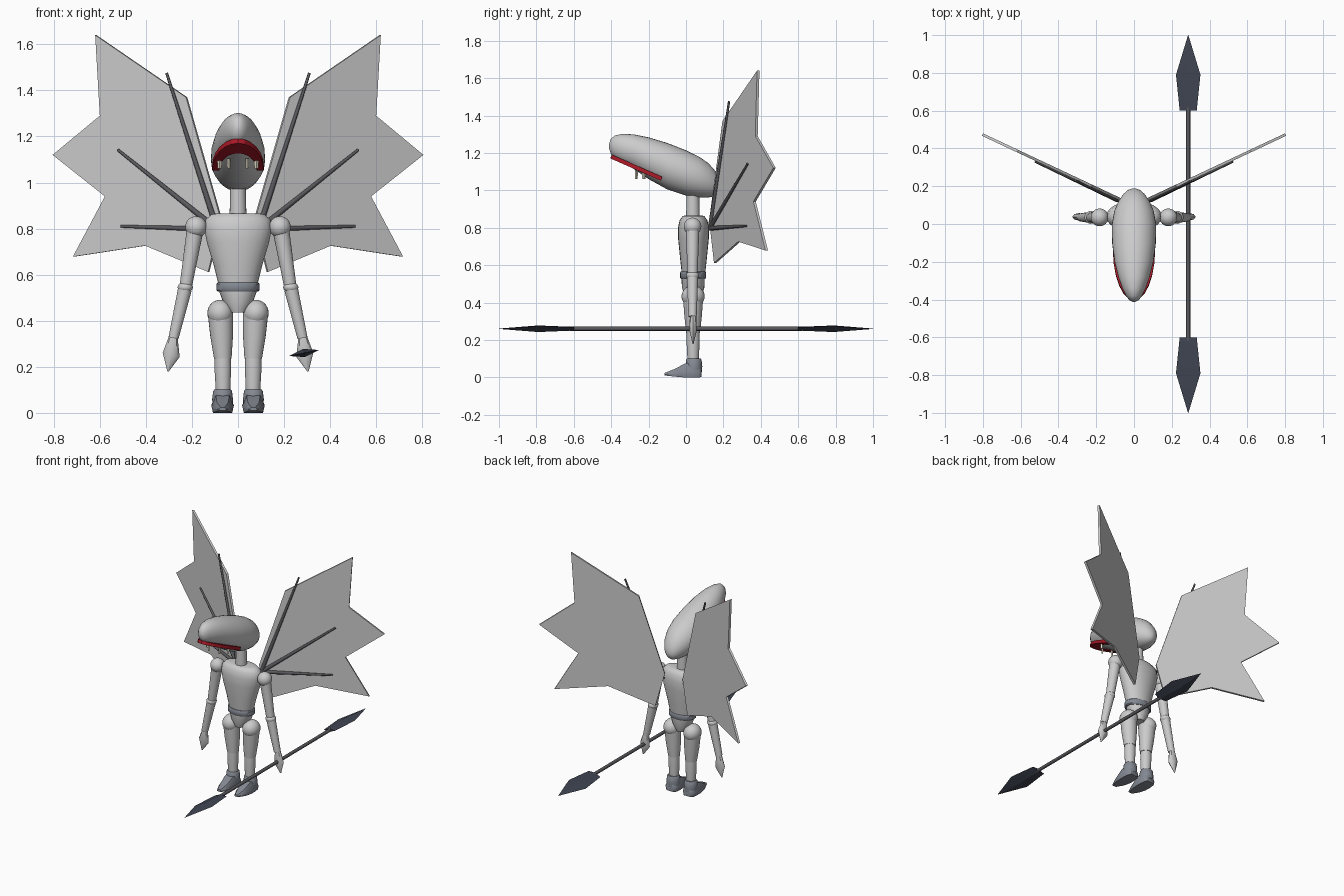
import bpy, bmesh, math
from mathutils import Vector

if "Cube" in bpy.data.objects:
    bpy.data.objects.remove(bpy.data.objects["Cube"])

X, Y, Z = Vector((1, 0, 0)), Vector((0, 1, 0)), Vector((0, 0, 1))


def material(name, col):
    m = bpy.data.materials.new(name)
    m.diffuse_color = (*col, 1)
    m.use_nodes = True
    m.node_tree.nodes["Principled BSDF"].inputs["Base Color"].default_value = m.diffuse_color
    return m


STEEL = material("dark_steel", (0.05, 0.06, 0.085))
BONE = material("dark_bone", (0.1, 0.1, 0.11))
BOOT = material("boot_grey", (0.23, 0.25, 0.29))
RED = material("lip_red", (0.4, 0.01, 0.02))
CREAM = material("tooth_cream", (0.8, 0.76, 0.6))


def finish(bm, name, mat=None, angle=40):
    bmesh.ops.recalc_face_normals(bm, faces=bm.faces)
    me = bpy.data.meshes.new(name)
    bm.to_mesh(me)
    bm.free()
    ob = bpy.data.objects.new(name, me)
    bpy.context.collection.objects.link(ob)
    if mat:
        me.materials.append(mat)
    bpy.ops.object.select_all(action='DESELECT')
    ob.select_set(True)
    bpy.context.view_layer.objects.active = ob
    bpy.ops.object.shade_smooth_by_angle(angle=math.radians(angle))
    return ob


def loft(name, rings, mat=None, u=X, v=Y, segs=24, angle=40):
    """Skin elliptical rings given as (centre, radius along u, radius along v)."""
    bm = bmesh.new()
    loops = []
    for c, a, b in rings:
        loops.append([bm.verts.new(Vector(c) + u * a * math.cos(t) + v * b * math.sin(t))
                      for t in (2 * math.pi * i / segs for i in range(segs))])
    for p, q in zip(loops, loops[1:]):
        for i in range(segs):
            j = (i + 1) % segs
            bm.faces.new((p[i], p[j], q[j], q[i]))
    bm.faces.new(loops[0])
    bm.faces.new(loops[-1])
    return finish(bm, name, mat, angle)


def rod(name, p, q, r0, r1, mat=None, segs=20):
    p, q = Vector(p), Vector(q)
    rot = (q - p).to_track_quat('Z', 'Y')
    return loft(name, [(p, r0, r0), (q, r1, r1)], mat, rot @ X, rot @ Y, segs)


def ball(name, c, r, mat=None):
    bm = bmesh.new()
    bmesh.ops.create_uvsphere(bm, u_segments=24, v_segments=14, radius=1)
    bmesh.ops.scale(bm, vec=r, verts=bm.verts)
    bmesh.ops.translate(bm, vec=c, verts=bm.verts)
    return finish(bm, name, mat)


def prism(name, pts, offset, mat=None):
    """Flat outline pushed along an offset vector."""
    bm = bmesh.new()
    f = bm.faces.new([bm.verts.new(p) for p in pts])
    ext = bmesh.ops.extrude_face_region(bm, geom=[f])
    bmesh.ops.translate(bm, vec=offset,
                        verts=[g for g in ext['geom'] if isinstance(g, bmesh.types.BMVert)])
    bmesh.ops.triangulate(bm, faces=[f for f in bm.faces if len(f.verts) > 4])
    return finish(bm, name, mat, 25)


# head: long tilted egg, rows are y, top z, bottom z, half width
head = [(-.412, 1.245, 1.225, .008), (-.402, 1.275, 1.195, .026), (-.38, 1.293, 1.172, .042),
        (-.34, 1.302, 1.145, .062), (-.28, 1.299, 1.115, .083), (-.2, 1.283, 1.06, .103),
        (-.1, 1.253, 1.005, .116), (0, 1.214, .972, .117), (.07, 1.18, .962, .104),
        (.12, 1.145, .962, .083), (.16, 1.10, .97, .055), (.18, 1.06, .985, .032),
        (.188, 1.03, 1.01, .008)]
loft("head", [((0, y, (t + b) / 2), w, (t - b) / 2) for y, t, b, w in head], v=Z, segs=32, angle=70)

# crescent lip on the sloping underside, with teeth
arc = [math.pi * i / 12 for i in range(13)]


def lip_point(t, a, b):
    y = -.135 - b * math.sin(t)
    return (a * math.cos(t), y, 1.052 + (-.135 - y) * .44)


prism("lip", [lip_point(t, .112, .27) for t in arc] + [lip_point(t, .082, .17) for t in reversed(arc)],
      (0, .008, .02), RED)
for s in (-1, 1):
    for x, y, w in ((.08, -.225, .011), (.04, -.265, .008)):
        rod("tooth", (s * x, y, 1.105), (s * x, y, 1.06), w, w * .8, CREAM, 4)

# neck, torso, belt, pelvis
rod("neck", (0, .037, .84), (0, .037, 1.0), .037, .033)
torso = [(.866, .09, .045), (.862, .115, .058), (.84, .14, .074), (.80, .147, .083),
         (.74, .135, .082), (.64, .105, .072), (.55, .083, .062)]
loft("torso", [((0, .04, z), a, b) for z, a, b in torso])
loft("belt", [((0, .038, z), a, a * .74) for z, a in ((.527, .088), (.533, .094), (.56, .094), (.566, .088))], BOOT)
loft("pelvis", [((0, .038, z), a, b) for z, a, b in ((.535, .084, .062), (.48, .065, .06), (.435, .036, .045))])

for s in (-1, 1):
    # arm
    ball("shoulder", (s * .182, .035, .807), (.047, .047, .047))
    rod("upper_arm", (s * .187, .035, .79), (s * .226, .035, .555), .036, .027)
    ball("elbow", (s * .229, .035, .545), (.033, .034, .024))
    rod("forearm", (s * .231, .035, .535), (s * .28, .035, .325), .03, .022)
    hand = [(.28, .335, .018, .016), (.283, .31, .024, .018), (.290, .252, .038, .02), (.304, .18, .003, .003)]
    loft("hand", [((s * x, .038, z), a, b) for x, z, a, b in hand],
         u=Vector((1, 0, s * .25)).normalized(), segs=8)

    # leg
    ball("hip", (s * .077, .038, .433), (.056, .062, .058))
    loft("thigh", [((s * .076, .038, .43), .055, .054), ((s * .071, .038, .33), .049, .047),
                   ((s * .066, .038, .236), .038, .037)])
    loft("shin", [((s * .066, .038, .24), .035, .034), ((s * .066, .038, .19), .036, .035),
                  ((s * .065, .038, .09), .031, .03)])
    # boot: cuff, heel and toe
    loft("boot_cuff", [((s * .067, .042, z), a, a) for z, a in ((.03, .044), (.06, .045), (.095, .041), (.102, .035))], BOOT)
    foot = [(.083, .002, .05, .03), (.07, .0, .065, .043), (.03, 0, .082, .049),
            (-.01, 0, .072, .048), (-.06, .004, .045, .04), (-.114, .01, .024, .016)]
    bm = bmesh.new()
    loops = [[bm.verts.new((s * .067 + k * w, y, z)) for k, z in
              ((-.85, b), (.85, b), (1, b + (t - b) * .4), (.6, t), (-.6, t), (-1, b + (t - b) * .4))]
             for y, b, t, w in foot]
    for p, q in zip(loops, loops[1:]):
        for i in range(6):
            bm.faces.new((p[i], p[i - 1], q[i - 1], q[i]))
    bm.faces.new(loops[0])
    bm.faces.new(loops[-1])
    finish(bm, "boot_foot", BOOT, 45)

    # wing: jagged membrane swept back, with three bones on its front
    def on_wing(x, z, lift=0):
        return (s * x, .13 + (x - .08) * .47 - lift, z)

    outline = [(.075, .84), (.226, 1.37), (.62, 1.64), (.60, 1.29), (.805, 1.12),
               (.578, .94), (.717, .678), (.404, .726), (.13, .612)]
    prism("wing_membrane", [on_wing(x, z, .004) for x, z in outline], (-s * .006, .013, 0))
    for x, z in ((.31, 1.475), (.522, 1.142), (.508, .81)):
        rod("wing_bone", on_wing(.09, .797, .006), on_wing(x, z, .008), .013, .006, BONE, 10)

# double-ended spear held in one hand
C = Vector((.287, 0, .26))
U = Vector((math.cos(.2), 0, math.sin(.2)))
V = Vector((-math.sin(.2), 0, math.cos(.2)))
rod("spear_shaft", C - Y * .62, C + Y * .62, .011, .011, BONE, 12)
for s in (-1, 1):
    blade = [(.6, .046, .01), (.79, .066, .018), (1.0, .001, .001)]
    loft("spear_blade", [(C + Y * s * y, a, b) for y, a, b in blade], STEEL, U, V, 4, 10)
